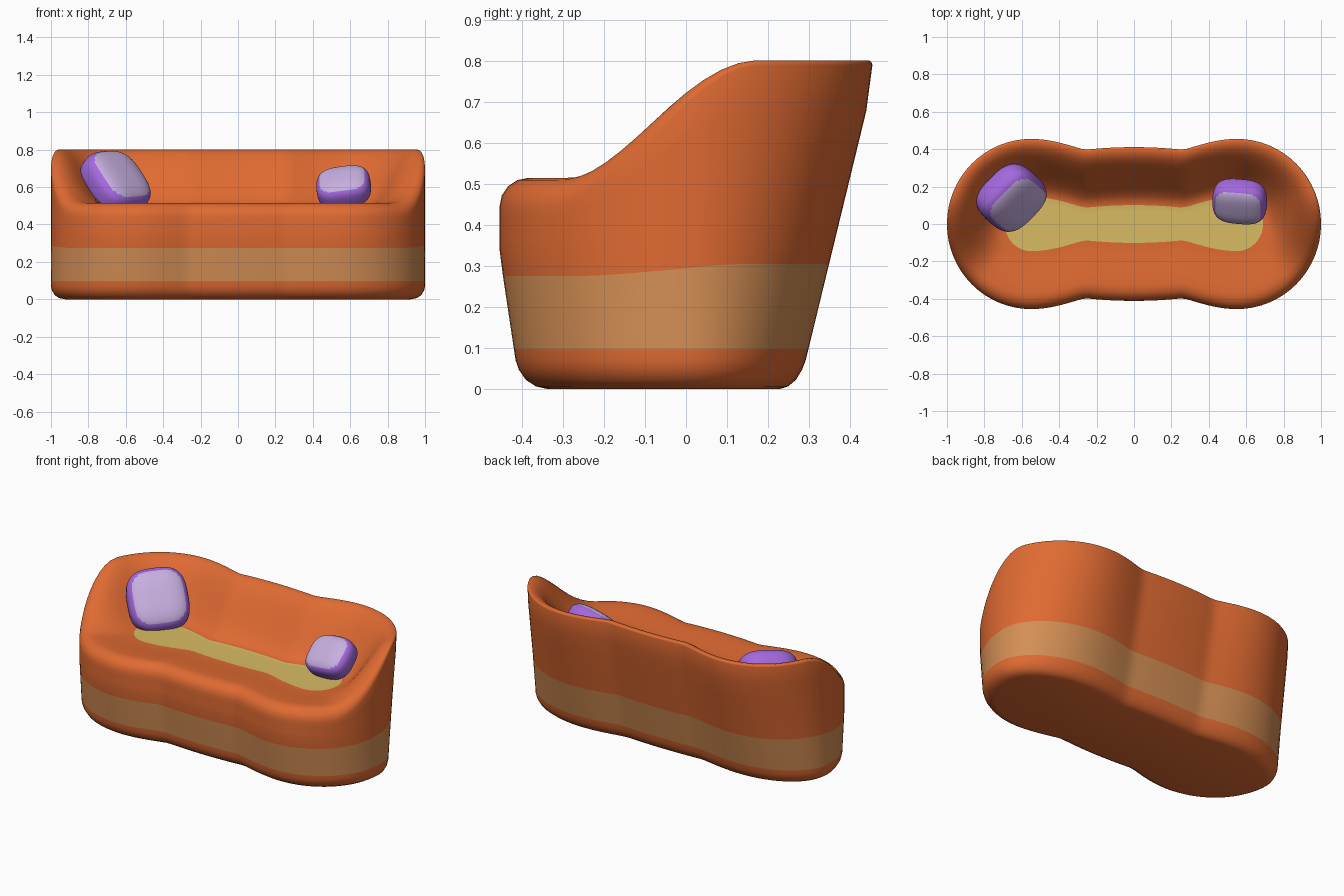
import bpy, bmesh, math
from mathutils import Vector, Matrix

if "Cube" in bpy.data.objects:
    bpy.data.objects.remove(bpy.data.objects["Cube"])


def material(name, rgb):
    m = bpy.data.materials.new(name)
    m.diffuse_color = (*rgb, 1)
    m.use_nodes = True
    m.node_tree.nodes["Principled BSDF"].inputs["Base Color"].default_value = m.diffuse_color
    return m


orange = material("orange fabric", (0.74, 0.145, 0.032))
tan = material("tan band", (0.66, 0.275, 0.09))
yellow = material("yellow seat", (0.69, 0.50, 0.125))
purple = material("purple piping", (0.37, 0.14, 0.73))
lavender = material("lavender cushion", (0.57, 0.43, 0.74))


def smooth(t):
    t = max(0.0, min(1.0, t))
    return t * t * (3 - 2 * t)


def make_object(name, bm, mats, angle):
    bmesh.ops.recalc_face_normals(bm, faces=bm.faces[:])
    me = bpy.data.meshes.new(name)
    bm.to_mesh(me)
    bm.free()
    ob = bpy.data.objects.new(name, me)
    bpy.context.collection.objects.link(ob)
    for m in mats:
        me.materials.append(m)
    bpy.ops.object.select_all(action='DESELECT')
    ob.select_set(True)
    bpy.context.view_layer.objects.active = ob
    bpy.ops.object.shade_smooth_by_angle(angle=math.radians(angle))
    return ob


# Plan outline: two round lobes joined by a narrower, slightly bulging middle.
# Each entry is (spine x, direction x, direction y) around the spine on y = 0.
def half_width(x):
    x = abs(x)
    if x < 0.26:
        return 0.411 - 0.014 * (x / 0.26) ** 2
    t = ((x - 0.26) / 0.29) ** 1.2
    return 0.397 + 0.058 * (1 - (1 - t) ** 2)


outline = []
CAP, SIDE = 32, 36
for i in range(CAP + 1):
    a = -math.pi / 2 + math.pi * i / CAP
    outline.append((0.55, 0.45 * math.cos(a), 0.455 * math.sin(a)))
for i in range(1, SIDE):
    x = 0.55 - 1.1 * i / SIDE
    outline.append((x, 0, half_width(x)))
for i in range(CAP + 1):
    a = math.pi / 2 + math.pi * i / CAP
    outline.append((-0.55, 0.45 * math.cos(a), 0.455 * math.sin(a)))
for i in range(1, SIDE):
    x = -0.55 + 1.1 * i / SIDE
    outline.append((x, 0, -half_width(x)))

SEAT = 0.5


# Section through the sofa wall: (inset, height) from the base up and over to the seat
def section(y):
    s = smooth((y + 0.34) / 0.52)
    rim = 0.515 + 0.287 * s
    c = 0.012 + 0.058 * (1 - s)
    pts = [(0.075, 0), (0.045, 0.006), (0.02, 0.022), (0.005, 0.047), (0, 0.07),
           (0, 0.097), (0, 0.275 + 0.03 * smooth((y + 0.3) / 0.5))]
    top = rim - c
    base = max(0.34, pts[-1][1] + 0.02)
    pts += [(0, base + (top - base) * k / 4) for k in range(5)]
    pts += [(c * (1 - math.cos(a)), top + c * math.sin(a))
            for a in (math.pi / 8, math.pi / 4, 3 * math.pi / 8, math.pi / 2)]
    for k in range(1, 13):
        t = k / 12
        pts.append((c + (0.31 - c) * t, SEAT + (rim - SEAT) * (1 - smooth(t))))
    pts += [(0.345, SEAT), (0.38, SEAT)]
    return pts


WALL = 12      # rings belonging to the tapered outer wall
YELLOW = 27    # ring where the seat colour starts

# Sofa body
bm = bmesh.new()
columns = []
for sx, dx, dy in outline:
    r = math.hypot(dx, dy)
    col = []
    for j, (d, z) in enumerate(section(dy)):
        f = (r - d) / r
        x, y = sx + dx * f, dy * f
        if j < WALL:
            if y > 0:
                y *= 1 - max(0, 0.74 - z) * 0.243 / 0.455
            else:
                y *= 1 - max(0, 0.33 - z) * 0.15 / 0.455
        col.append(bm.verts.new((x, y, z)))
    columns.append(col)
n, rings = len(columns), len(columns[0])
for i in range(n):
    a, b = columns[i], columns[(i + 1) % n]
    for j in range(rings - 1):
        face = bm.faces.new((a[j], b[j], b[j + 1], a[j + 1]))
        face.material_index = 1 if j == 5 else 2 if j >= YELLOW else 0
bm.faces.new([c[0] for c in columns])
bm.faces.new([c[-1] for c in columns]).material_index = 2
make_object("sofa_body", bm, [orange, tan, yellow], 60)


# Cushions: rounded flat blocks, lavender on both broad faces with purple edges
def cushion(name, centre, normal, half, spin):
    bm = bmesh.new()
    bmesh.ops.create_cube(bm, size=2)
    bmesh.ops.subdivide_edges(bm, edges=bm.edges[:], cuts=15, use_grid_fill=True)
    for v in bm.verts:
        p = sum(abs(c) ** 3 for c in v.co) ** (1 / 3)
        v.co /= p
    for f in bm.faces:
        f.material_index = 1 if abs(f.calc_center_median().z) > 0.72 else 0
    z = Vector(normal).normalized()
    x = Vector((0, 0, 1)).cross(z).normalized()
    y = z.cross(x)
    rot = Matrix((x, y, z)).transposed() @ Matrix.Rotation(math.radians(spin), 3, 'Z')
    for v in bm.verts:
        v.co = rot @ Vector(c * h for c, h in zip(v.co, half)) + Vector(centre)
    make_object(name, bm, [purple, lavender], 60)


cushion("large_cushion", (-0.655, 0.14, 0.625), (0.5, -0.55, 0.62), (0.175, 0.185, 0.095), 5)
cushion("small_cushion", (0.565, 0.12, 0.6), (-0.15, -0.6, 0.75), (0.145, 0.125, 0.08), 12)
